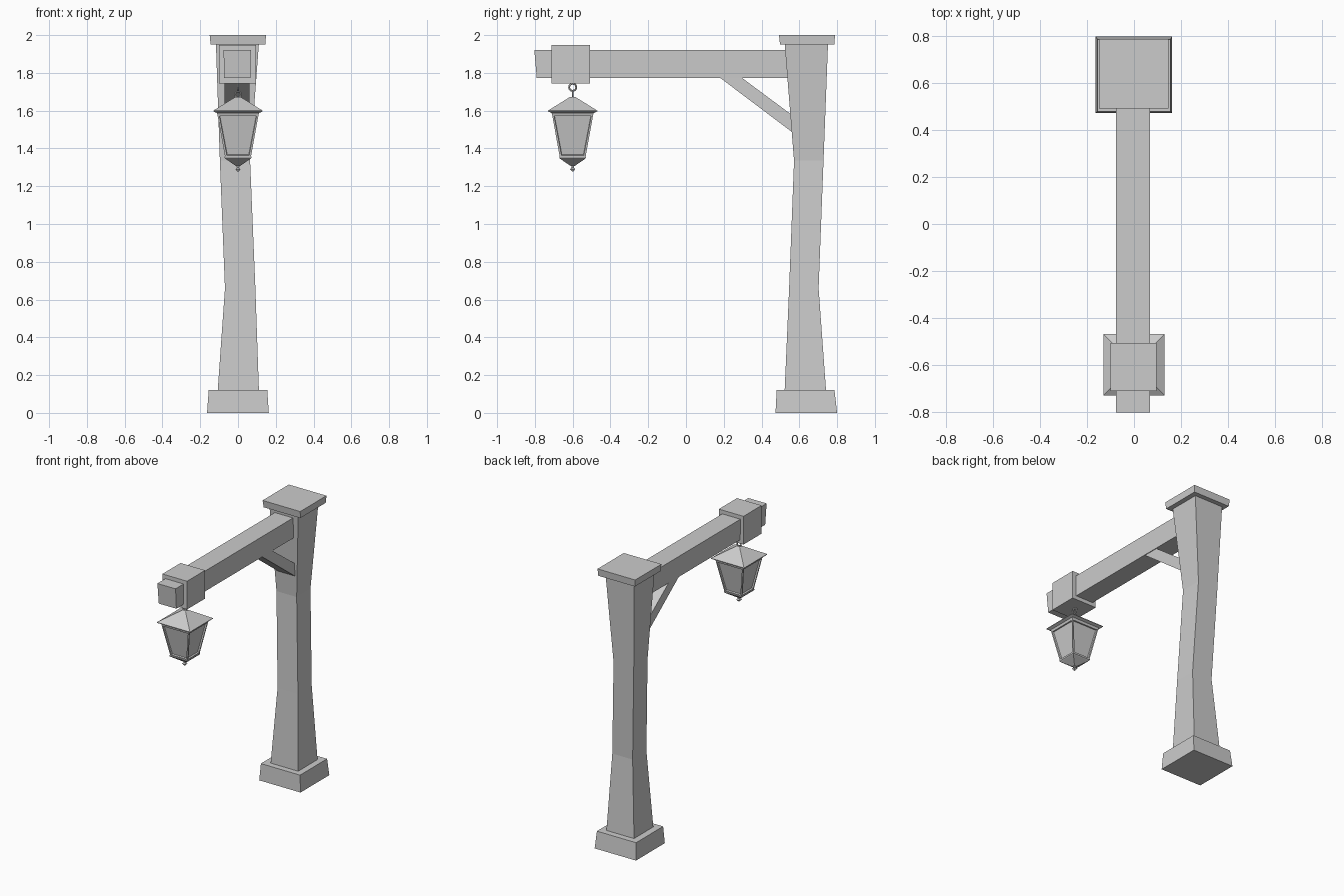
import bpy, bmesh, math

if "Cube" in bpy.data.objects:
    bpy.data.objects.remove(bpy.data.objects["Cube"])


def loft(name, rings):
    """Closed four-sided solid through rectangles (x0, x1, y0, y1, z), bottom to top."""
    bm = bmesh.new()
    loops = [[bm.verts.new(p) for p in ((a, c, z), (b, c, z), (b, d, z), (a, d, z))]
             for a, b, c, d, z in rings]
    sides = []
    for lo, hi in zip(loops, loops[1:]):
        for i in range(4):
            j = (i + 1) % 4
            sides.append(bm.faces.new((lo[i], lo[j], hi[j], hi[i])))
    bm.faces.new(loops[0][::-1])
    bm.faces.new(loops[-1])
    return finish(name, bm), sides


def finish(name, bm):
    bmesh.ops.recalc_face_normals(bm, faces=bm.faces)
    me = bpy.data.meshes.new(name)
    bm.to_mesh(me)
    bm.free()
    ob = bpy.data.objects.new(name, me)
    bpy.context.collection.objects.link(ob)
    return ob


LY = -0.6  # lantern position along the arm


def square(h, z):
    return (-h, h, LY - h, LY + h, z)


# Crooked post with footing and cap
loft("post_base", [(-.164, .163, .474, .8, 0), (-.155, .155, .48, .786, .12)])
loft("post", [(-.108, .111, .522, .742, .11), (-.069, .092, .546, .702, .66),
              (-.096, .064, .572, .728, 1.335), (-.117, .111, .522, .752, 1.96)])
loft("post_cap", [(-.145, .145, .498, .785, 1.95), (-.15, .148, .492, .789, 2.0)])

# Arm with slanted end, and the collar around it
loft("arm", [(-.074, .065, -.79, .58, 1.772), (-.076, .068, -.803, .58, 1.92)])
loft("arm_collar", [(-.1, .095, -.712, -.507, 1.745), (-.1, .095, -.712, -.507, 1.947)])

# Diagonal brace: side profile extruded across x
bm = bmesh.new()
prof = [(.175, 1.778), (.557, 1.49), (.6, 1.49), (.6, 1.55), (.557, 1.58), (.29, 1.778)]
f = bm.faces.new([bm.verts.new((-.072, y, z)) for y, z in prof])
ext = bmesh.ops.extrude_face_region(bm, geom=[f])["geom"]
bmesh.ops.translate(bm, vec=(.132, 0, 0), verts=[v for v in ext if isinstance(v, bmesh.types.BMVert)])
finish("brace", bm)

# Hanging rings, turned across each other
for name, z, r, rot in (("hook_ring", 1.724, .019, (0, math.pi / 2, 0)),
                        ("lantern_ring", 1.686, .016, (math.pi / 2, 0, 0))):
    bpy.ops.mesh.primitive_torus_add(location=(0, LY, z), rotation=rot, major_radius=r,
                                     minor_radius=.005, major_segments=12, minor_segments=6)
    bpy.context.object.name = name

# Lantern roof with eave lip
loft("lantern_roof", [square(.108, 1.578), square(.112, 1.588), square(.131, 1.596),
                      square(.131, 1.6), square(.015, 1.672)])

# Lantern body: four sides inset into frames with sunken panes
body, _ = loft("lantern_body", [square(.068, 1.353), square(.109, 1.58)])
bm = bmesh.new()
bm.from_mesh(body.data)
panes = [p for p in bm.faces if abs(p.normal.z) < .5]
bmesh.ops.inset_individual(bm, faces=panes, thickness=.014)
bmesh.ops.inset_individual(bm, faces=panes, thickness=.003, depth=-.01)
bm.to_mesh(body.data)
bm.free()

# Bottom taper and finial
loft("lantern_bottom", [square(.012, 1.308), square(.066, 1.345), square(.071, 1.35), square(.071, 1.357)])
loft("lantern_finial", [square(.003, 1.277), square(.013, 1.29), square(.006, 1.3), square(.009, 1.312)])
